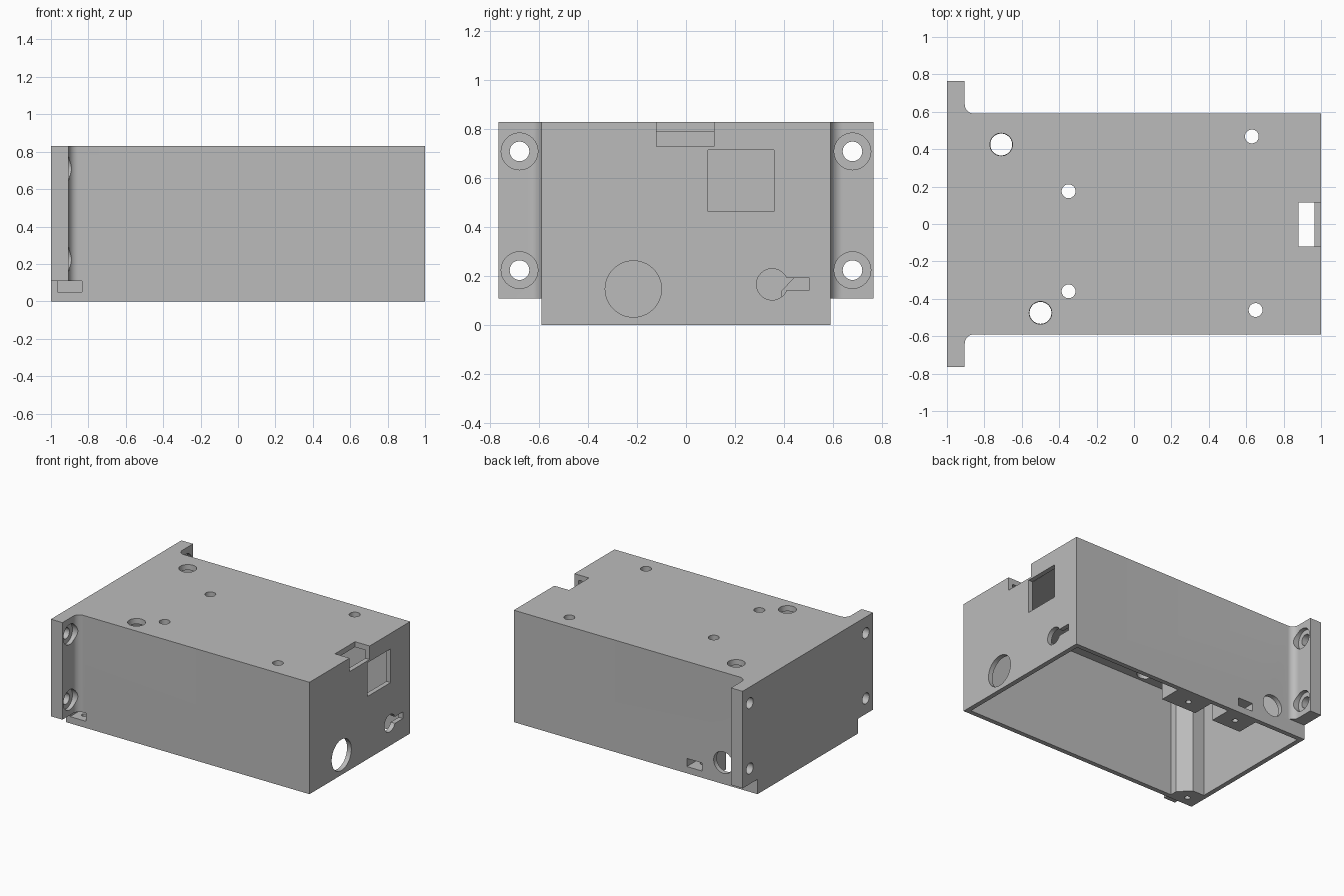
import bpy, bmesh, math
from mathutils import Matrix, Vector

cube = bpy.data.objects.get("Cube")
if cube:
    bpy.data.objects.remove(cube, do_unlink=True)

grey = bpy.data.materials.new("plain grey")
grey.use_nodes = True
COLOUR = (0.5, 0.5, 0.5, 1)
grey.diffuse_color = COLOUR
grey.node_tree.nodes["Principled BSDF"].inputs["Base Color"].default_value = COLOUR


def finish(bm, name):
    bmesh.ops.recalc_face_normals(bm, faces=bm.faces)
    mesh = bpy.data.meshes.new(name)
    bm.to_mesh(mesh)
    bm.free()
    mesh.materials.append(grey)
    ob = bpy.data.objects.new(name, mesh)
    bpy.context.collection.objects.link(ob)
    return ob


def prism(name, points, direction):
    """Extrude a flat outline of 3D points along a vector."""
    bm = bmesh.new()
    face = bm.faces.new([bm.verts.new(p) for p in points])
    ext = bmesh.ops.extrude_face_region(bm, geom=[face])
    verts = [g for g in ext["geom"] if isinstance(g, bmesh.types.BMVert)]
    bmesh.ops.translate(bm, verts=verts, vec=direction)
    return finish(bm, name)


def box(name, x, y, z):
    outline = [(x[i], y[j], z[0]) for i, j in ((0, 0), (1, 0), (1, 1), (0, 1))]
    return prism(name, outline, (0, 0, z[1] - z[0]))


def rod(name, start, end, r1, r2=None, sides=40):
    a, b = Vector(start), Vector(end)
    rot = Vector((0, 0, 1)).rotation_difference(b - a).to_matrix().to_4x4()
    bm = bmesh.new()
    bmesh.ops.create_cone(bm, cap_ends=True, segments=sides, radius1=r1, radius2=r2 or r1,
                          depth=(b - a).length,
                          matrix=Matrix.Translation((a + b) / 2) @ rot)
    return finish(bm, name)


def combine(target, tool, operation):
    mod = target.modifiers.new(operation, 'BOOLEAN')
    mod.operation, mod.solver, mod.object = operation, 'EXACT', tool
    bpy.context.view_layer.objects.active = target
    bpy.ops.object.modifier_apply(modifier=mod.name)
    bpy.data.objects.remove(tool, do_unlink=True)


def add(tool):
    combine(case, tool, 'UNION')


def cut(tool):
    combine(case, tool, 'DIFFERENCE')


H, W, WALL, ROOF = 0.83, 0.59, 0.035, 0.79

# Outer shell
case = box("enclosure", (-1, 1), (-W, W), (0, H))

# Mounting flange with filleted inner corners
half = [(-1, 0.765), (-0.905, 0.765)]
for i in range(13):
    t = math.pi + i * math.pi / 24
    half.append((-0.855 + 0.05 * math.cos(t), 0.64 + 0.05 * math.sin(t)))
outline = half + [(x, -y) for x, y in reversed(half)]
add(prism("flange", [(x, y, 0.11) for x, y in outline], (0, 0, H - 0.11)))

# Open-bottomed cavity
cut(box("cavity", (-1 + WALL, 1 - WALL), (-W + WALL, W - WALL), (-0.1, ROOF)))

# Corner screw post and two tapered wall bosses
post = [(-0.98, -0.575), (-0.79, -0.575), (-0.79, -0.5), (-0.87, -0.42), (-0.98, -0.42)]
add(prism("post", [(x, y, 0) for x, y in post], (0, 0, 0.81)))
side = [(0.575, 0), (0.39, 0), (0.39, 0.14), (0.575, 0.34)]
for x0, x1 in ((-0.21, 0.08), (-0.6, -0.36)):
    add(prism("boss", [(x0, y, z) for y, z in side], (x1 - x0, 0, 0)))
for x, y in ((-0.9, -0.515), (-0.08, 0.475), (-0.48, 0.485)):
    cut(rod("screw_hole", (x, y, -0.1), (x, y, 0.2), 0.02, sides=20))

# Nut slots in the side walls
cut(box("front_nut_slot", (-0.965, -0.835), (-0.7, -0.46), (0.05, 0.11)))
cut(box("back_nut_slot", (-0.545, -0.42), (0.43, 0.7), (0.05, 0.11)))

# Counterbored flange holes
for y in (-0.68, 0.68):
    for z in (0.225, 0.71):
        cut(rod("flange_hole", (-1.1, y, z), (-0.8, y, z), 0.04))
        cut(rod("counterbore", (-0.935, y, z), (-0.8, y, z), 0.075))

# Roof holes
for x, y in ((-0.35, 0.175), (-0.35, -0.36), (0.63, 0.468), (0.65, -0.46)):
    cut(rod("roof_hole", (x, y, 0.7), (x, y, 0.9), 0.037))
for x, y in ((-0.71, 0.425), (-0.5, -0.475)):
    cut(rod("wide_roof_hole", (x, y, 0.7), (x, y, 0.9), 0.054, 0.064))

# End wall: notch, square window, round port, keyhole
cut(box("notch", (0.88, 1.1), (-0.12, 0.115), (0.73, 0.9)))
cut(box("window", (0.9, 1.1), (0.09, 0.36), (0.465, 0.715)))
cut(rod("round_port", (0.9, -0.215, 0.148), (1.1, -0.215, 0.148), 0.115, sides=64))
cut(rod("key_round", (0.9, 0.352, 0.167), (1.1, 0.352, 0.167), 0.064))
cut(box("key_slot", (0.9, 1.1), (0.36, 0.505), (0.143, 0.192)))

# Cable hole in the back wall
cut(rod("cable_hole", (-0.72, 0.5, 0.16), (-0.72, 0.7, 0.16), 0.08))

bpy.ops.object.select_all(action='DESELECT')
case.select_set(True)
bpy.context.view_layer.objects.active = case
bpy.ops.object.shade_smooth_by_angle(angle=math.radians(30))
